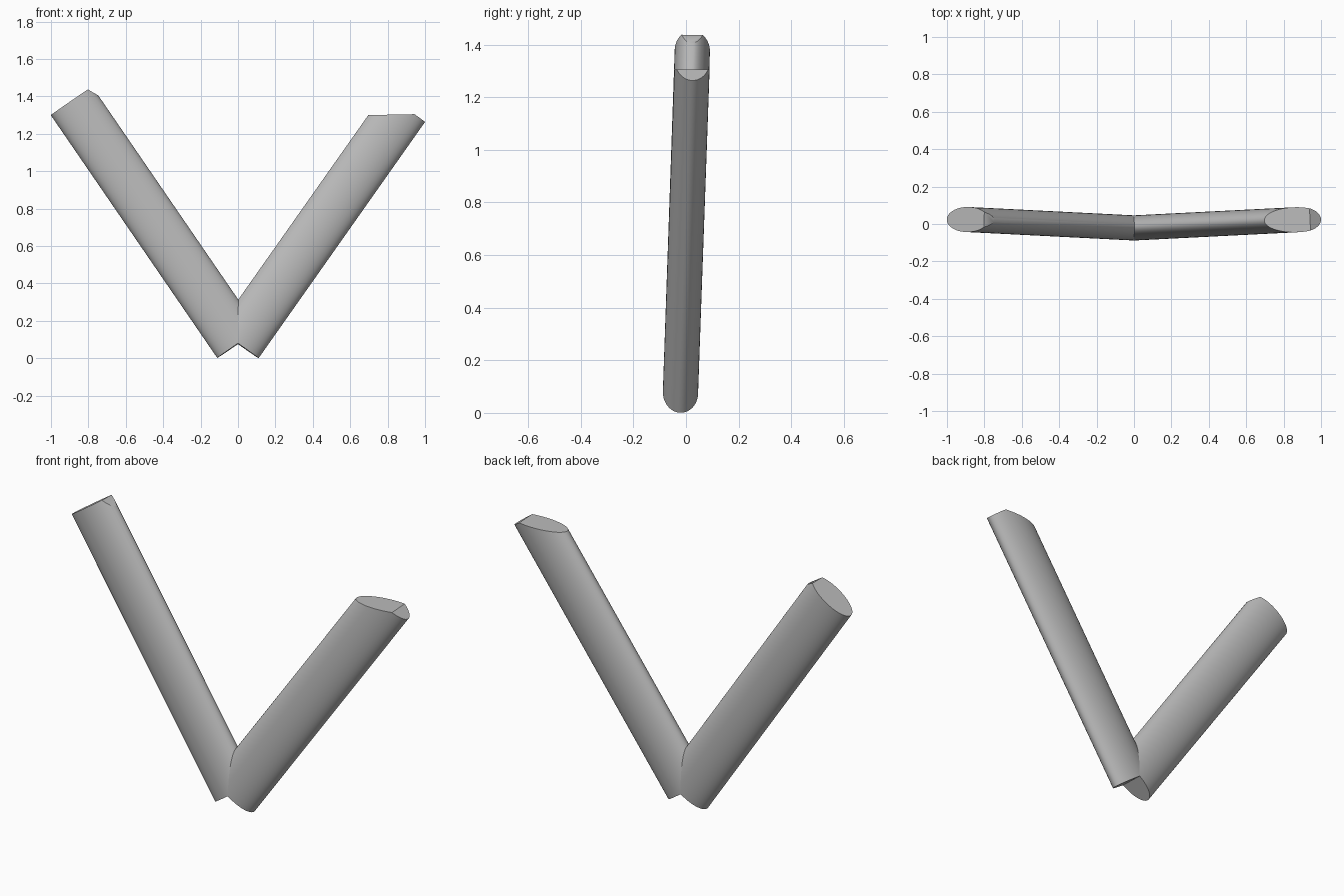
import bpy
import bmesh
from mathutils import Matrix, Vector

cube = bpy.data.objects.get("Cube")
if cube:
    bpy.data.objects.remove(cube, do_unlink=True)

grey = bpy.data.materials.new("plain_grey")
grey.use_nodes = True
colour = (0.5, 0.5, 0.5, 1.0)
grey.diffuse_color = colour
grey.node_tree.nodes["Principled BSDF"].inputs["Base Color"].default_value = colour

HALF_WIDTH = 0.1345   # across the bar, in the plane of the V
HALF_DEPTH = 0.067    # front to back


def oval_bar(name, bottom, top, cut_point, cut_normal):
    """Oval bar with square ends, its upper end trimmed by one flat cut."""
    bottom, top = Vector(bottom), Vector(top)
    axis = (top - bottom).normalized()
    depth = Vector((0, 1, 0))
    depth = (depth - axis * depth.dot(axis)).normalized()
    width = depth.cross(axis)
    frame = Matrix((width, depth, axis)).transposed().to_4x4()
    frame.translation = (bottom + top) / 2

    bm = bmesh.new()
    bmesh.ops.create_cone(bm, cap_ends=True, segments=64, radius1=1, radius2=1,
                          depth=(top - bottom).length)
    bmesh.ops.scale(bm, vec=(HALF_WIDTH, HALF_DEPTH, 1), verts=bm.verts)
    bmesh.ops.transform(bm, matrix=frame, verts=bm.verts)

    # Trim the tip and close it with a flat face
    bmesh.ops.bisect_plane(bm, geom=bm.verts[:] + bm.edges[:] + bm.faces[:],
                           plane_co=cut_point, plane_no=cut_normal,
                           clear_outer=True)
    rim = [e for e in bm.edges if e.is_boundary]
    bmesh.ops.holes_fill(bm, edges=rim, sides=0)
    bmesh.ops.recalc_face_normals(bm, faces=bm.faces)

    mesh = bpy.data.meshes.new(name)
    bm.to_mesh(mesh)
    bm.free()
    mesh.materials.append(grey)
    obj = bpy.data.objects.new(name, mesh)
    bpy.context.collection.objects.link(obj)
    bpy.ops.object.select_all(action='DESELECT')
    obj.select_set(True)
    bpy.context.view_layer.objects.active = obj
    bpy.ops.object.shade_smooth_by_angle(angle=0.52)
    return obj


# Both bars cross at the foot and lean slightly backward
foot = (0, -0.021, 0.078)
oval_bar("right_bar", foot, (-0.89, 0.024, 1.376),
         cut_point=(-0.8, 0, 1.436), cut_normal=(0.5, 0, 0.86))
oval_bar("left_bar", foot, (0.89, 0.024, 1.341),
         cut_point=(0.69, 0, 1.30), cut_normal=(-0.02, 0, 1))
